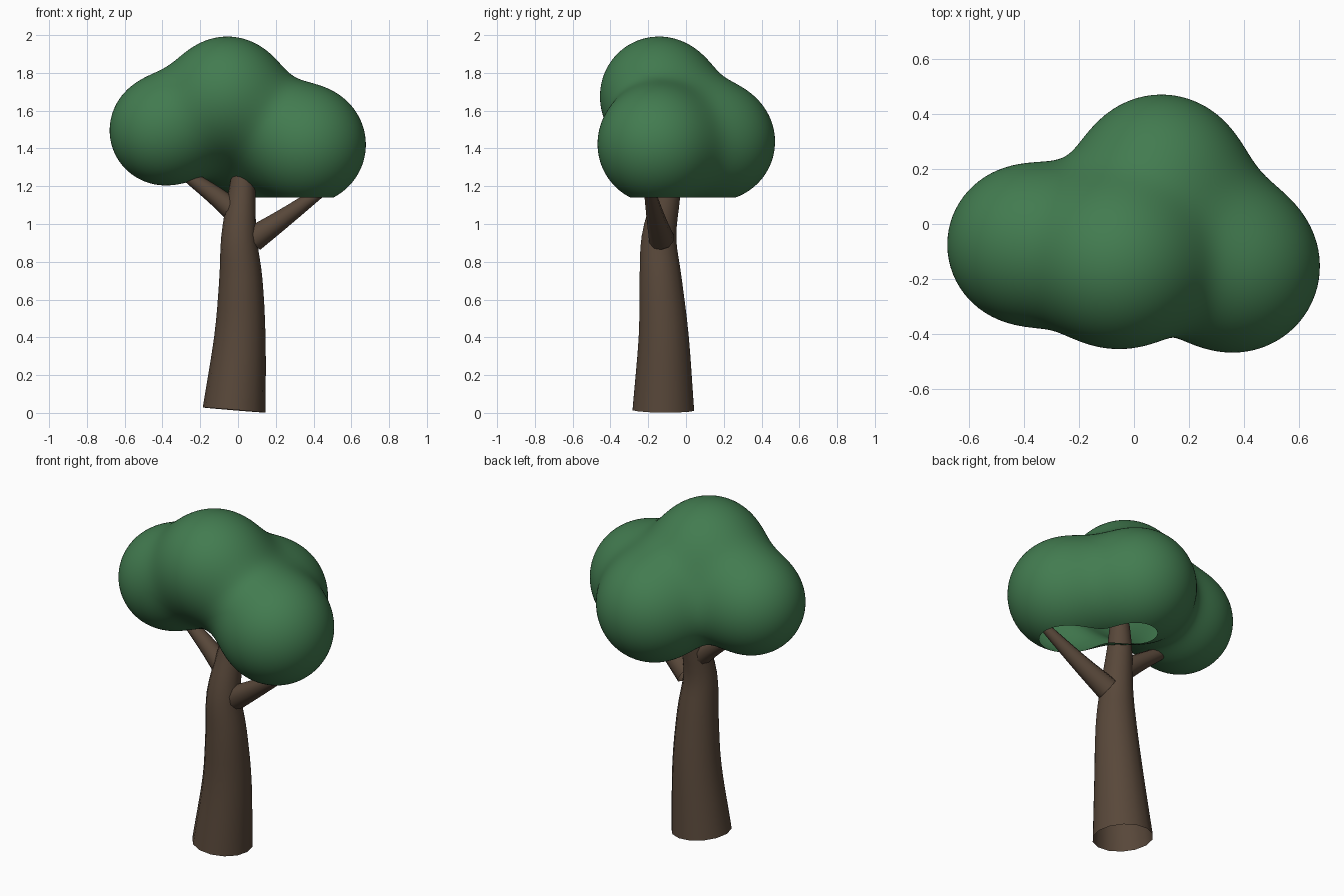
import bpy, bmesh, math
from mathutils import Vector

if "Cube" in bpy.data.objects:
    bpy.data.objects.remove(bpy.data.objects["Cube"])


def material(name, rgb):
    m = bpy.data.materials.new(name)
    m.diffuse_color = (*rgb, 1)
    m.use_nodes = True
    m.node_tree.nodes["Principled BSDF"].inputs["Base Color"].default_value = m.diffuse_color
    return m


def add_object(name, bm, mat):
    bmesh.ops.recalc_face_normals(bm, faces=bm.faces)
    for f in bm.faces:
        f.smooth = True
    me = bpy.data.meshes.new(name)
    bm.to_mesh(me)
    bm.free()
    me.materials.append(mat)
    ob = bpy.data.objects.new(name, me)
    bpy.context.collection.objects.link(ob)
    return ob


def catmull(a, b, c, d, t):
    return 0.5 * (2 * b + (c - a) * t + (2 * a - 5 * b + 4 * c - d) * t * t
                  + (3 * b - a - 3 * c + d) * t ** 3)


def tube(name, stations, mat, sides=14, steps=4):
    """Open tapered tube through (x, y, z, radius) stations."""
    p = [Vector(s) for s in stations]
    p = [2 * p[0] - p[1]] + p + [2 * p[-1] - p[-2]]
    path = [catmull(*p[i:i + 4], k / steps)
            for i in range(len(p) - 3) for k in range(steps)] + [p[-2]]
    bm = bmesh.new()
    rings = []
    for i, q in enumerate(path):
        tangent = (path[min(i + 1, len(path) - 1)] - path[max(i - 1, 0)]).to_3d().normalized()
        side = Vector((0, 1, 0)).cross(tangent).normalized()
        other = tangent.cross(side)
        ring = []
        for k in range(sides):
            a = math.tau * k / sides
            ring.append(bm.verts.new(q.to_3d() + q[3] * (side * math.cos(a) + other * math.sin(a))))
        rings.append(ring)
    for r0, r1 in zip(rings, rings[1:]):
        for k in range(sides):
            j = (k + 1) % sides
            bm.faces.new((r0[k], r0[j], r1[j], r1[k]))
    return add_object(name, bm, mat)


bark = material("bark", (0.098, 0.064, 0.042))
leaf = material("leaf", (0.055, 0.2, 0.08))

# Trunk and branches
tube("trunk", [(-0.02, -0.12, 0.015, 0.167), (0.01, -0.118, 0.4, 0.136),
               (0.015, -0.134, 0.7, 0.115), (0.005, -0.143, 0.93, 0.094),
               (0.02, -0.1, 1.16, 0.072), (0.035, -0.08, 1.32, 0.055)], bark)
tube("right_branch", [(0.08, -0.13, 0.92, 0.068), (0.24, -0.16, 1.03, 0.05),
                      (0.42, -0.19, 1.16, 0.032), (0.5, -0.2, 1.22, 0.024)], bark, 10)
tube("left_branch", [(-0.005, -0.115, 1.055, 0.062), (-0.12, -0.1, 1.15, 0.05),
                     (-0.25, -0.085, 1.245, 0.036), (-0.33, -0.08, 1.31, 0.028)], bark, 10)

# Foliage: four spheres blended together, found by marching in from outside
LOBES = [(Vector((-0.392, -0.075, 1.495)), 0.287), (Vector((0.365, -0.155, 1.42)), 0.311),
         (Vector((0.1, 0.162, 1.435)), 0.308), (Vector((-0.055, -0.145, 1.685)), 0.305)]
BLEND = 0.075


def distance(q):
    return -BLEND * math.log(sum(math.exp(-((q - c).length - r) / BLEND) for c, r in LOBES))


centre = Vector((0, -0.05, 1.5))
bm = bmesh.new()
bmesh.ops.create_icosphere(bm, subdivisions=6, radius=1)
for v in bm.verts:
    d = v.co.normalized()
    t = 1.1
    for _ in range(60):
        step = distance(centre + d * t)
        t -= step
        if step < 0.0005:
            break
    v.co = centre + d * t

# Flat open cut under the canopy
bmesh.ops.bisect_plane(bm, geom=bm.verts[:] + bm.edges[:] + bm.faces[:],
                       plane_co=(0, 0, 1.14), plane_no=(0, 0, 1), clear_inner=True)
add_object("foliage", bm, leaf)
